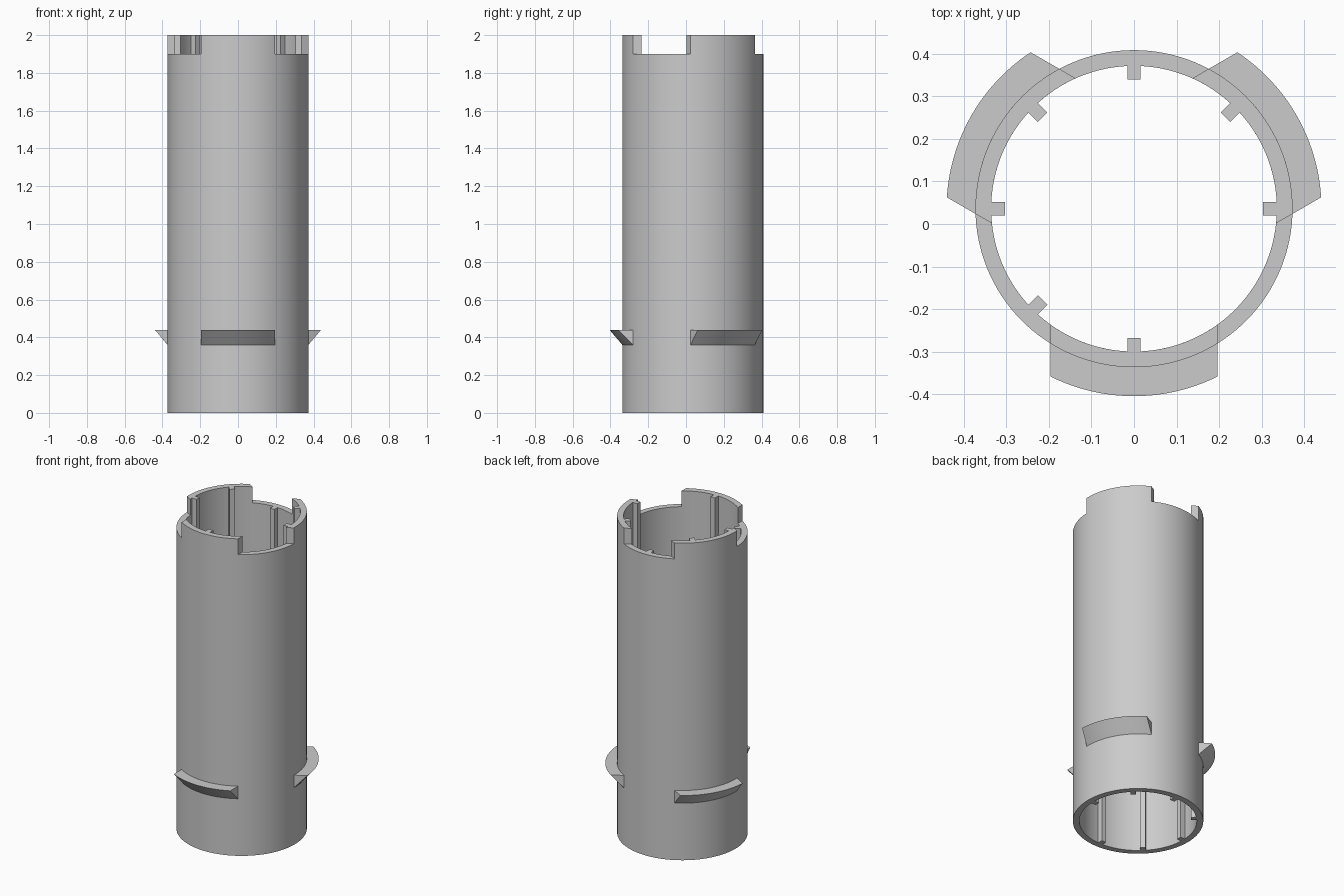
import bpy
import bmesh
from math import asin, cos, sin, pi, radians
from mathutils import Matrix, Vector

cube = bpy.data.objects.get("Cube")
if cube:
    bpy.data.objects.remove(cube, do_unlink=True)

CENTRE = Vector((0, 0.036, 0))     # tube axis
R_OUT, R_IN = 0.373, 0.336         # wall radii
RIM, TOP = 1.9, 2.0                # notch floor and tab top
HALF = 0.197                       # half width of tabs and fins

grey = bpy.data.materials.new("light_grey")
grey.use_nodes = True
colour = (0.6, 0.6, 0.6, 1)
grey.diffuse_color = colour
grey.node_tree.nodes["Principled BSDF"].inputs["Base Color"].default_value = colour


def finish(bm, name):
    bmesh.ops.recalc_face_normals(bm, faces=bm.faces)
    mesh = bpy.data.meshes.new(name)
    bm.to_mesh(mesh)
    bm.free()
    mesh.materials.append(grey)
    obj = bpy.data.objects.new(name, mesh)
    obj.location = CENTRE
    bpy.context.collection.objects.link(obj)
    bpy.ops.object.select_all(action='DESELECT')
    obj.select_set(True)
    bpy.context.view_layer.objects.active = obj
    bpy.ops.object.shade_smooth_by_angle(angle=radians(30))
    return obj


def sweep(name, profile, direction=0.0, half_width=None, steps=128):
    """Sweep an (r, z) profile round the axis; a half width gives parallel ends."""
    bm = bmesh.new()
    closed = half_width is None
    rings = []
    for i in range(steps if closed else steps + 1):
        t = 2 * i / steps - 1
        ring = []
        for r, z in profile:
            a = direction + t * (pi if closed else asin(half_width / r))
            ring.append(bm.verts.new((r * cos(a), r * sin(a), z)))
        rings.append(ring)
    pairs = list(zip(rings, rings[1:]))
    if closed:
        pairs.append((rings[-1], rings[0]))
    else:
        bm.faces.new(rings[0])
        bm.faces.new(rings[-1])
    n = len(profile)
    for a, b in pairs:
        for j in range(n):
            k = (j + 1) % n
            bm.faces.new((a[j], a[k], b[k], b[j]))
    return finish(bm, name)


def wall(z0, z1):
    return [(R_IN, z0), (R_OUT, z0), (R_OUT, z1), (R_IN, z1)]


def rib(name, angle, top):
    r0, r1, width = 0.304, R_IN + 0.001, 0.031
    bm = bmesh.new()
    place = (Matrix.Rotation(angle, 4, 'Z')
             @ Matrix.Translation(((r0 + r1) / 2, 0, top / 2))
             @ Matrix.Diagonal((r1 - r0, width, top, 1)))
    bmesh.ops.create_cube(bm, size=1, matrix=place)
    return finish(bm, name)


# Main tube
sweep("tube", wall(0, RIM))

# Three rim tabs, each with a wedge fin low on the wall beneath it
fin_profile = [(0.36, 0.36), (R_OUT, 0.36), (0.441, 0.44), (0.36, 0.44)]
for label, degrees in (("front", 270), ("left", 30), ("right", 150)):
    a = radians(degrees)
    sweep(label + "_rim_tab", wall(RIM, TOP), a, HALF, 32)
    sweep(label + "_fin", fin_profile, a, HALF, 32)

# Inner ribs, shorter where they meet a notch
for degrees in (0, 45, 90, 135, 180, 225, 270):
    in_notch = degrees in (90, 225)
    rib(f"inner_rib_{degrees}", radians(degrees), RIM if in_notch else TOP)
